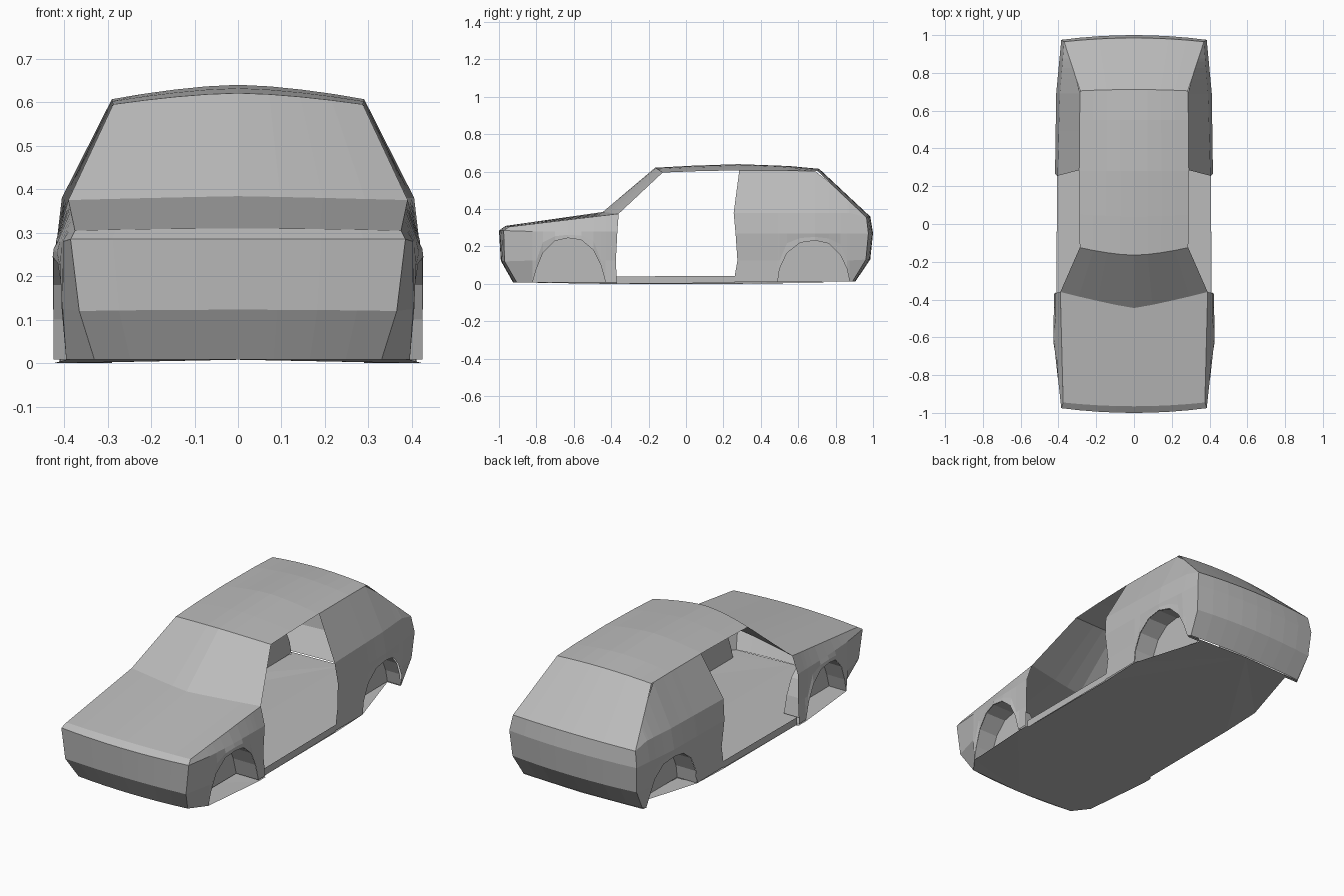
import bpy, bmesh
from mathutils import Vector

if "Cube" in bpy.data.objects:
    bpy.data.objects.remove(bpy.data.objects["Cube"], do_unlink=True)

grey = bpy.data.materials.new("body_grey")
grey.use_nodes = True
grey.diffuse_color = (0.5, 0.5, 0.5, 1)
grey.node_tree.nodes["Principled BSDF"].inputs["Base Color"].default_value = (0.5, 0.5, 0.5, 1)


def finish(name, bm, mirror=True, ref=(0, 0, 0.3)):
    """Weld, turn faces away from ref and make the object."""
    bmesh.ops.remove_doubles(bm, verts=bm.verts, dist=0.0005)
    bmesh.ops.recalc_face_normals(bm, faces=bm.faces)
    bm.normal_update()
    facing = sum(f.normal.dot(f.calc_center_median() - Vector(ref)) * f.calc_area() for f in bm.faces)
    if facing < 0:
        bmesh.ops.reverse_faces(bm, faces=bm.faces)
    me = bpy.data.meshes.new(name)
    bm.to_mesh(me)
    bm.free()
    me.materials.append(grey)
    ob = bpy.data.objects.new(name, me)
    bpy.context.collection.objects.link(ob)
    if mirror:
        ob.modifiers.new("mirror", 'MIRROR')
    return ob


def grid(bm, rows):
    """Join rows of points with quads."""
    vs = [[bm.verts.new(p) for p in row] for row in rows]
    for a, b in zip(vs, vs[1:]):
        for i in range(len(a) - 1):
            bm.faces.new((a[i], a[i + 1], b[i + 1], b[i]))


def interp(table, t):
    """Piecewise linear lookup in (key, value) pairs."""
    if t <= table[0][0]:
        return table[0][1]
    for (a, va), (b, vb) in zip(table, table[1:]):
        if t <= b:
            return va + (vb - va) * (t - a) / (b - a)
    return table[-1][1]


# Crowned strips over the car: edge x, edge y, edge z, centre y, centre z, crown power
nose = [(.33, -.905, .008, -.925, .008, 2), (.365, -.97, .12, -.99, .123, 2),
        (.385, -.975, .285, -1.0, .285, 2), (.375, -.945, .305, -.965, .31, 2)]
cowl = (.39, -.36, .375, -.445, .384, 1.15)
roof_front = (.287, -.125, .595, -.165, .621, 1.6)
roof_back = (.285, .705, .602, .712, .615, 2)
roof = [roof_front, (.289, .05, .602, .04, .632, 1.6), (.29, .28, .607, .28, .64, 1.6),
        (.288, .55, .606, .55, .63, 1.7), roof_back]
tail = [(.37, .965, .355, .985, .36, 2), (.385, .975, .27, 1.0, .272, 2),
        (.375, .962, .13, .985, .13, 2), (.36, .89, .012, .905, .012, 2)]


def strip(name, sections):
    bm = bmesh.new()
    rows = []
    for ex, ey, ez, cy, cz, power in sections:
        row = []
        for i in range(-4, 5):
            u = i / 4
            k = 1 - abs(u) ** power
            row.append((u * ex, ey + (cy - ey) * k, ez + (cz - ez) * k))
        rows.append(row)
    grid(bm, rows)
    finish(name, bm, mirror=False)


strip("front_panel", nose)
strip("hood", [nose[-1], cowl])
strip("windscreen", [cowl, roof_front])
strip("roof", roof)
strip("tailgate", [roof_back, tail[0]])
strip("rear_panel", tail)

# Wheel arch outlines (y, z)
front_arch = [(-.82, .008), (-.80, .08), (-.765, .165), (-.70, .23), (-.63, .245),
              (-.56, .235), (-.495, .18), (-.455, .10), (-.43, .008)]
rear_arch = [(.49, .01), (.50, .08), (.54, .165), (.61, .22), (.69, .232),
             (.765, .215), (.825, .155), (.86, .08), (.875, .012)]


def side_panel(name, first, bottoms, last, top, belt, crease, widths):
    """Columns run from the arch to the top line; the end columns are given."""
    cols = [first]
    for y, zb in bottoms:
        zt = interp(top, y)
        col = [(y, zb), (y, (zb + crease) / 2 if zb > .1 else .125), (y, crease)]
        if belt:
            col.append((y, min(belt, zt)))
        cols.append(col + [(y, zt)])
    if last:
        cols.append(last)
    bm = bmesh.new()
    rows = [[(interp(widths[i], y), y, z) for i, (y, z) in enumerate(col)] for col in cols]
    grid(bm, rows)
    finish(name, bm, ref=(0, rows[0][0][1], .3))


side_panel(
    "front_fender", [s[1:3] for s in nose], front_arch,
    [(-.37, .008), (-.375, .125), (-.367, .28), (-.36, .375)],
    [(-.945, .305), (-.36, .375)], None, .28,
    [[(-.905, .33), (-.82, .395), (-.63, .426), (-.37, .424)],
     [(-.97, .365), (-.82, .403), (-.63, .424), (-.37, .415)],
     [(-.975, .385), (-.82, .402), (-.63, .414), (-.37, .419)],
     [(-.945, .375), (-.36, .39)]])

side_panel(
    "rear_quarter", [(.255, .01), (.275, .125), (.265, .27), (.255, .38), (.285, .607)],
    rear_arch, [tail[3][1:3], tail[2][1:3], tail[1][1:3], tail[0][1:3], tail[0][1:3]],
    [(.285, .607), (.55, .606), (.705, .602), (.965, .355)], .38, .27,
    [[(.26, .408), (.69, .412), (.86, .385), (.89, .36)],
     [(.27, .408), (.69, .41), (.962, .375)],
     [(.265, .418), (.69, .412), (.975, .385)],
     [(.255, .405), (.69, .392), (.965, .37)],
     [(.285, .29), (.705, .285), (.965, .37)]])

# Wheel wells: arch swept inward, closed by a flat inner wall
INNER = .29
for name, arch, outer in (("front_wheel_well", front_arch, (.395, .425, .424)),
                          ("rear_wheel_well", rear_arch, (.408, .412, .372))):
    y0, y1 = arch[0][0], arch[-1][0]
    width = [(y0, outer[0]), ((y0 + y1) / 2, outer[1]), (y1, outer[2])]
    bm = bmesh.new()
    grid(bm, [[(interp(width, y), y, z) for y, z in arch], [(INNER, y, z) for y, z in arch]])
    bm.faces.new([bm.verts.new((INNER, y, z)) for y, z in arch])
    finish(name, bm, ref=(0, (y0 + y1) / 2, .3))

# Flat floor with notches for the wheels
bm = bmesh.new()
outline = [(0, -.925), (.33, -.905), (.395, -.82), (INNER, -.82), (INNER, -.43), (.424, -.43),
           (.424, -.37), (.41, -.36), (.408, .26), (.408, .49), (INNER, .49), (INNER, .875),
           (.37, .875), (.36, .89), (0, .905)]
bm.faces.new([bm.verts.new((x, y, 0.0 if -.5 < y < .3 else .008)) for x, y in outline])
bmesh.ops.triangulate(bm, faces=bm.faces)
finish("floor", bm)

# Low sill under the door opening
bm = bmesh.new()
grid(bm, [[(.41, -.372, 0), (.408, .26, .005)], [(.41, -.372, .04), (.408, .265, .042)]])
finish("door_sill", bm)
